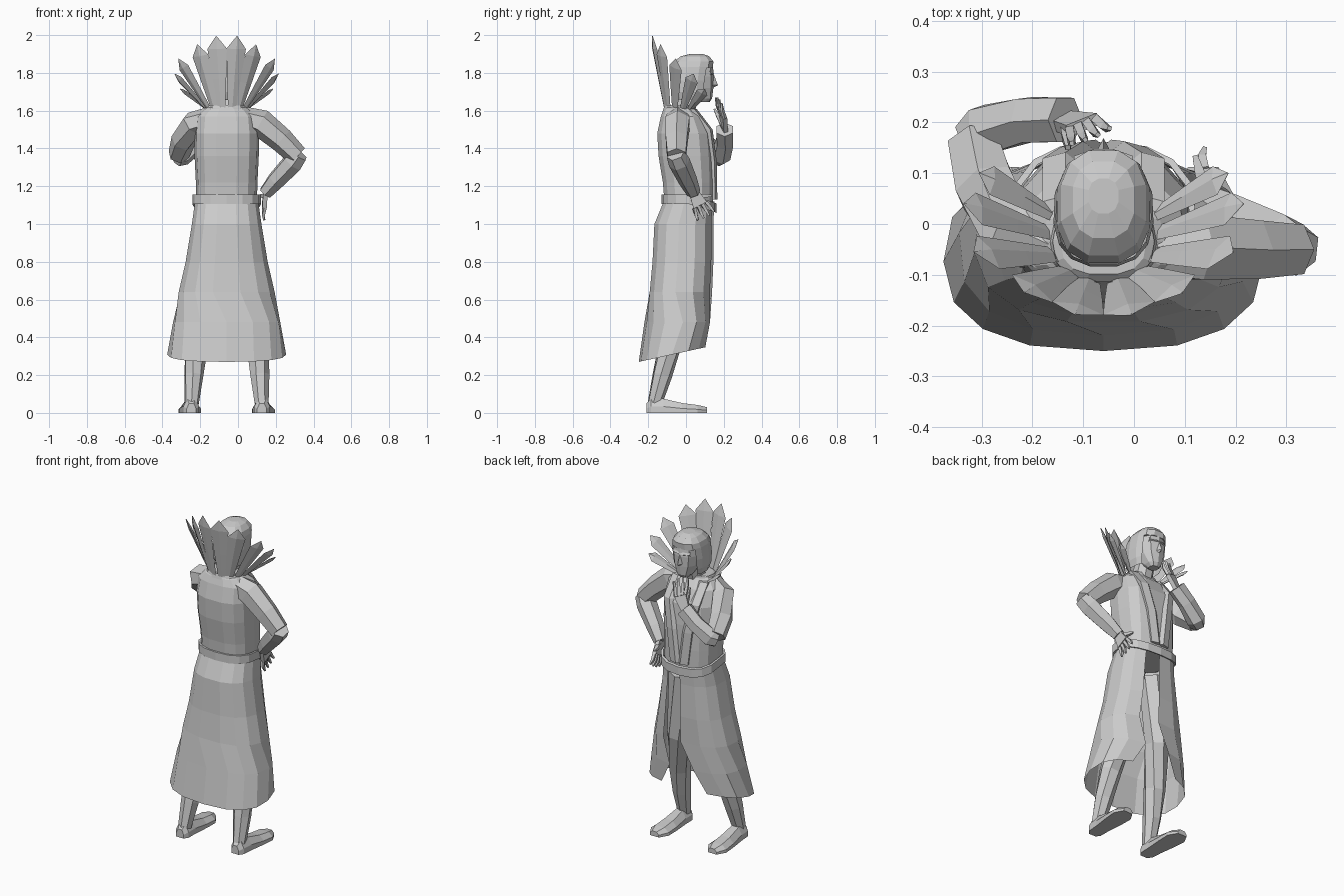
import bpy, bmesh, math
from mathutils import Vector

cube = bpy.data.objects.get("Cube")
if cube:
    bpy.data.objects.remove(cube)

CX = -0.06  # body axis

stone = bpy.data.materials.new("plain grey")
stone.use_nodes = True
stone.diffuse_color = (0.6, 0.6, 0.6, 1)
stone.node_tree.nodes["Principled BSDF"].inputs["Base Color"].default_value = (0.6, 0.6, 0.6, 1)


def skin(name, rows, closed=True, caps=True):
    """Join rows of points into a faceted surface."""
    bm = bmesh.new()
    grid = [[bm.verts.new(p) for p in row] for row in rows]
    n = len(rows[0])
    for a, b in zip(grid, grid[1:]):
        for i in range(n if closed else n - 1):
            j = (i + 1) % n
            bm.faces.new((a[i], a[j], b[j], b[i]))
    if caps:
        bm.faces.new(grid[0])
        bm.faces.new(grid[-1])
    bmesh.ops.remove_doubles(bm, verts=bm.verts, dist=0.0005)
    bmesh.ops.recalc_face_normals(bm, faces=bm.faces)
    mesh = bpy.data.meshes.new(name)
    bm.to_mesh(mesh)
    bm.free()
    mesh.materials.append(stone)
    obj = bpy.data.objects.new(name, mesh)
    bpy.context.collection.objects.link(obj)
    return obj


def arc(z, rx, y0, y1, n, start=0, end=360, power=0.8, cx=CX):
    """Rounded-box outline at height z, from y0 (back) to y1."""
    full = end - start == 360
    pts = []
    for i in range(n):
        t = math.radians(start + (end - start) * i / (n if full else n - 1))
        c, s = math.cos(t), math.sin(t)
        c = math.copysign(abs(c) ** power, c)
        s = math.copysign(abs(s) ** power, s)
        pts.append(Vector((cx + rx * c, (y0 + y1) / 2 + (y1 - y0) / 2 * s, z)))
    return pts


def limb(name, path, sides=6, flat=1.0):
    """Tapered tube through (x, y, z, radius) stations."""
    pts = [Vector(p[:3]) for p in path]
    rows = []
    for k, p in enumerate(pts):
        d = pts[min(k + 1, len(pts) - 1)] - pts[max(k - 1, 0)]
        q = d.to_track_quat('Z', 'Y')
        r = path[k][3]
        rows.append([p + q @ Vector((r * math.cos(a), r * flat * math.sin(a), 0))
                     for a in (math.tau * (i + 0.5) / sides for i in range(sides))])
    return skin(name, rows)


def hand(name, wrist, knuckle, across, reach, thumb):
    """Palm, four spread fingers and a thumb."""
    w, k, a, f = (Vector(v) for v in (wrist, knuckle, across, reach))
    n = (k - w).cross(a).normalized() * 0.012
    skin(name + "_palm", [[p + a * s * g + n * h for s, h in ((-1, -1), (1, -1), (1, 1), (-1, 1))]
                          for p, g in ((w, 0.65), (k, 1))])
    for i in range(4):
        s = (i - 1.5) / 1.7
        base = k + a * s
        mid = base + f * 0.5 + a * s * 0.25
        tip = base + f * (1 - 0.15 * abs(s)) + a * s * 0.4 + n * 0.8
        limb(f"{name}_finger_{i + 1}", [(*base, .012), (*mid, .011), (*tip, .006)], 4)
    root = w.lerp(k, 0.3)
    t = Vector(thumb)
    limb(name + "_thumb", [(*root, .016), (*root.lerp(t, 0.6), .014), (*t, .007)], 4)


# Skirt, slit at the front below the knee
skirt = []
for z, rx, y0, y1, gap in ((1.12, .168, -.12, .15, 0), (1.0, .185, -.17, .145, 0),
                           (.8, .218, -.18, .145, 0), (.64, .255, -.195, .138, 0),
                           (.48, .285, -.22, .13, 12), (.3, .315, -.25, .115, 24)):
    row = arc(z, rx, y0, y1, 15, 90 + gap, 450 - gap)
    if z == .3:
        for p in row:
            p.z = 0.27 + (p.y + 0.25) * 0.22
    skirt.append(row)
skin("skirt", skirt, closed=False, caps=False)

# Belt with a dipped front
belt = []
for z, grow in ((1.105, 0), (1.105, .012), (1.155, .012), (1.155, 0)):
    row = arc(z, .17 + grow, -.118 - grow, .15 + grow, 16)
    for p in row:
        p.z -= max(0, p.y - 0.03) * 0.35
    belt.append(row)
skin("belt", belt, caps=False)

# Torso
skin("torso", [arc(z, rx, y0, y1, 14, power=.75) for z, rx, y0, y1 in (
    (1.1, .16, -.115, .145), (1.22, .163, -.125, .148), (1.36, .17, -.148, .145),
    (1.48, .172, -.155, .135), (1.57, .162, -.135, .09), (1.61, .12, -.12, .05),
    (1.63, .085, -.1, .04))])

# Open vest edges down the chest
for side, tag in ((1, "left"), (-1, "right")):
    skin(tag + "_vest_edge", [[(CX + side * (x + o), y + d, z)
                               for o, d in ((-.02, 0), (0, .016), (.045, .004), (.04, -.02))]
                              for x, y, z in ((.015, .15, 1.13), (.04, .147, 1.33),
                                              (.075, .125, 1.5), (.075, .04, 1.61))])

# Neck, head and nose
limb("neck", [(CX, -.02, 1.57, .062), (CX, .03, 1.72, .055)], 8)
skin("head", [arc(z, rx, y0, y1, 10, 18, 378, cx=CX) for z, rx, y0, y1 in (
    (1.645, .028, .07, .125), (1.665, .045, .04, .138), (1.72, .068, -.03, .145),
    (1.78, .077, -.05, .148), (1.84, .075, -.05, .142), (1.87, .06, -.04, .125))])
skin("nose", [[(CX - w, y, z), (CX, y + d, z), (CX + w, y, z)] for z, w, y, d in (
    (1.79, .008, .138, .01), (1.735, .018, .135, .034), (1.722, .012, .135, .008))])
skin("brow", [[(CX + x * .058, .14 + d - abs(x) * .02, z) for x in (-1, -.3, .3, 1)]
              for z, d in ((1.81, .004), (1.795, .014), (1.785, 0))], closed=False, caps=False)

# Hair cap and the long hair behind the face
skin("hair_cap", [arc(z, rx, y0, y1, 12, 15, 375) for z, rx, y0, y1 in (
    (1.825, .094, -.08, .145), (1.86, .086, -.065, .148), (1.888, .062, -.03, .125),
    (1.9, .03, .02, .09))])
skin("long_hair", [arc(z, rx, y0, y1, 12, 140, 400) for z, rx, y0, y1 in (
    (1.66, .082, -.065, .1), (1.7, .095, -.08, .12), (1.76, .099, -.085, .13),
    (1.83, .094, -.08, .142))], closed=False, caps=False)

# Standing collar of pointed petals: base x, base y, tip x, tip y, tip z, half width
PETALS = ((.028, -.108, .055, -.178, 1.995, .053), (.062, -.092, .155, -.135, 1.95, .05),
          (.088, -.06, .255, -.055, 1.875, .042), (.098, -.02, .275, .04, 1.795, .036),
          (.095, .015, .245, .1, 1.715, .032))
for side, tag in ((1, "left"), (-1, "right")):
    for i, (bx, by, tx, ty, tz, w) in enumerate(PETALS):
        base = Vector((CX + side * bx, by, 1.6))
        tip = Vector((CX + side * tx, ty, tz))
        axis = tip - base
        out = Vector((side * bx, by + .0, 0)).normalized()
        wide = axis.cross(out).normalized() * w
        thick = wide.cross(axis).normalized() * 0.008
        rows = []
        for t, g in ((0, .4), (.42, .72), (.83, 1), (1, .03)):
            c = base + axis * t
            rows.append([c - wide * g, c + thick * (.2 + g), c + wide * g, c - thick * (.2 + g)])
        skin(f"{tag}_collar_petal_{i + 1}", rows)
skin("collar_base", [arc(1.595, .115, -.125, .05, 14), arc(1.63, .1, -.115, .045, 14)], caps=False)

# Arm resting on the hip
limb("hip_upper_sleeve", [(.03, -.045, 1.56, .062), (.12, -.045, 1.535, .074),
                          (.23, -.05, 1.445, .066), (.315, -.05, 1.36, .056)], 6)
limb("hip_lower_sleeve", [(.325, -.055, 1.37, .05), (.29, -.035, 1.325, .058),
                          (.2, .01, 1.23, .05), (.145, .04, 1.165, .038)], 6)
hand("hip_hand", (.145, .04, 1.17), (.14, .075, 1.1), (.0, .035, .018), (-.012, .035, -.065),
     (.12, .135, 1.15))

# Arm raised to the chin
limb("raised_upper_sleeve", [(-.15, -.045, 1.56, .06), (-.235, -.02, 1.53, .07),
                             (-.29, .07, 1.44, .066), (-.315, .16, 1.365, .056)], 6)
limb("raised_lower_sleeve", [(-.325, .165, 1.345, .042), (-.295, .185, 1.36, .054),
                             (-.21, .205, 1.43, .05), (-.135, .205, 1.5, .05)], 6)
hand("raised_hand", (-.15, .205, 1.48), (-.1, .195, 1.57), (.03, .012, -.012), (.02, -.035, .095),
     (-.13, .15, 1.61))

# Legs and shoes
for side, tag in ((1, "left"), (-1, "right")):
    X = lambda d: CX + side * d
    limb(tag + "_leg", [(X(.08), 0, 1.0, .08), (X(.12), -.02, .6, .07), (X(.16), -.085, .36, .062),
                        (X(.175), -.125, .2, .052), (X(.185), -.165, .05, .038)], 7)
    shoe = []
    for y, w, top in ((-.21, .025, .05), (-.185, .042, .075), (-.12, .045, .075),
                      (-.02, .056, .052), (.06, .06, .042), (.112, .03, .03)):
        cx = X(.187 + (y + .2) * .03)
        shoe.append([(cx - w, y, 0), (cx + w, y, 0), (cx + w, y, top * .45),
                     (cx + w * .5, y, top), (cx - w * .5, y, top), (cx - w, y, top * .45)])
    skin(tag + "_shoe", shoe)
